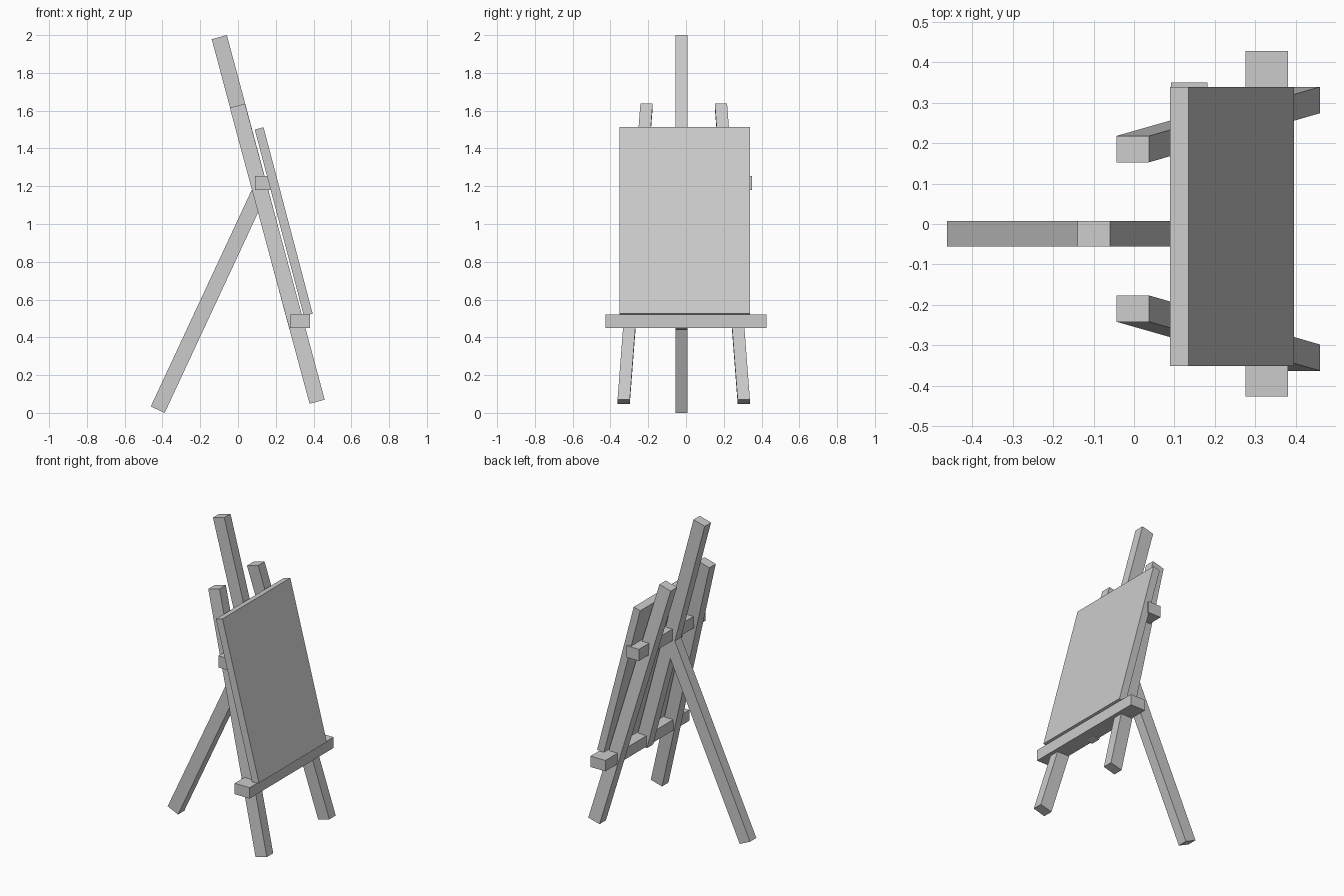
import bpy
from math import sin, cos, radians
from mathutils import Vector

if "Cube" in bpy.data.objects:
    bpy.data.objects.remove(bpy.data.objects["Cube"])

TILT = radians(15)
FRONT_N = Vector((cos(TILT), 0, sin(TILT)))      # normal of the leaning frame
Y = Vector((0, 1, 0))


def bar(name, a, b, n, depth, width):
    """Straight bar from a to b; n is the depth direction, y the width."""
    a, b = Vector(a), Vector(b)
    corners = [(-1, -1), (1, -1), (1, 1), (-1, 1)]
    verts = [p + n * (s * depth / 2) + Y * (t * width / 2)
             for p in (a, b) for s, t in corners]
    faces = [(3, 2, 1, 0), (4, 5, 6, 7)]
    faces += [(i, (i + 1) % 4, (i + 1) % 4 + 4, i + 4) for i in range(4)]
    mesh = bpy.data.meshes.new(name)
    mesh.from_pydata(verts, [], faces)
    obj = bpy.data.objects.new(name, mesh)
    bpy.context.collection.objects.link(obj)
    return obj


def box(name, x0, x1, y0, y1, z0, z1):
    """Axis-aligned rail."""
    ym = (y0 + y1) / 2
    return bar(name, ((x0 + x1) / 2, ym, z0), ((x0 + x1) / 2, ym, z1),
               Vector((1, 0, 0)), x1 - x0, y1 - y0)


# Splayed front legs
for side, label in ((1, "right"), (-1, "left")):
    bar("front_leg_" + label,
        (0.419, -0.012 + side * 0.318, 0.059),
        (-0.003, -0.012 + side * 0.197, 1.626),
        FRONT_N, 0.083, 0.065)

# Central mast, ending just below the ledge
bar("mast", (0.313, -0.024, 0.45), (-0.099, -0.024, 1.989), FRONT_N, 0.083, 0.064)

# Rear prop leg, its top buried in the mast
a = radians(25)
bar("rear_leg", (-0.425, -0.024, 0.017), (0.114, -0.024, 1.173),
    Vector((cos(a), 0, -sin(a))), 0.081, 0.064)

# Ledge and upper cross bar
box("ledge", 0.275, 0.381, -0.426, 0.427, 0.45, 0.52)
box("cross_bar", 0.091, 0.181, -0.33, 0.349, 1.18, 1.255)

# Canvas leaning on the frame
bar("canvas", (0.372, -0.006, 0.519), (0.112, -0.006, 1.506), FRONT_N, 0.048, 0.69)
